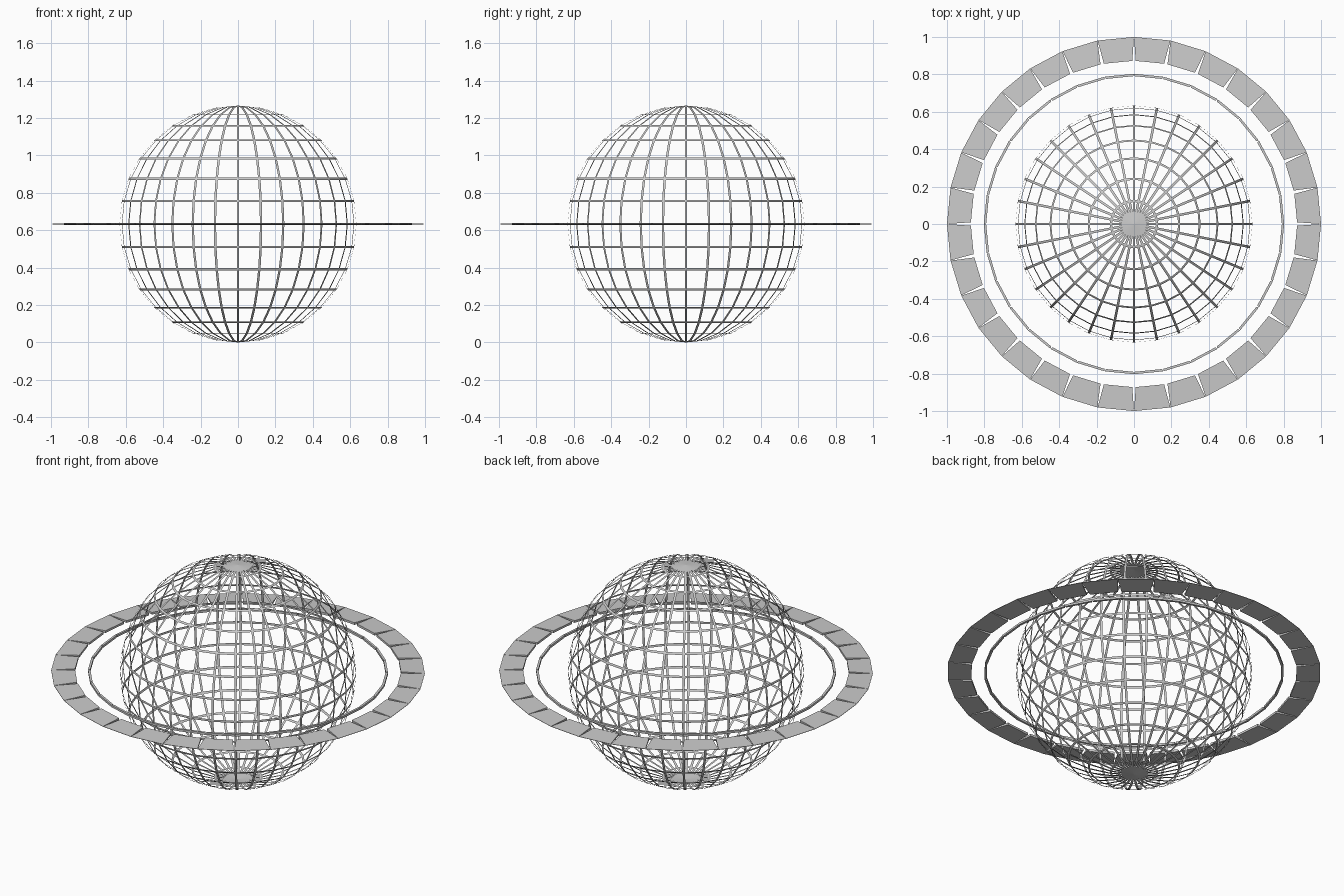
import bpy, bmesh, math

if "Cube" in bpy.data.objects:
    bpy.data.objects.remove(bpy.data.objects["Cube"])

N = 32        # segments around every part
R = 0.633     # globe radius
CZ = 0.633    # height of the equator


def add_object(name, bm):
    mesh = bpy.data.meshes.new(name)
    bm.to_mesh(mesh)
    bm.free()
    obj = bpy.data.objects.new(name, mesh)
    obj.location.z = CZ
    bpy.context.collection.objects.link(obj)


def segment_ring(name, r_out, r_in, gap_out, gap_in, h_out, h_in):
    """Ring of separate flat segments with gaps and a tapering section."""
    bm = bmesh.new()

    def corner(angle, r, shift, z):
        # point on a radial line, shifted sideways to open the gap
        return bm.verts.new((r * math.cos(angle) - shift * math.sin(angle),
                             r * math.sin(angle) + shift * math.cos(angle), z))

    for i in range(N):
        a, b = (2 * math.pi * k / N for k in (i, i + 1))
        low, high = [[corner(a, r_out, gap_out, s * h_out / 2),
                      corner(b, r_out, -gap_out, s * h_out / 2),
                      corner(b, r_in, -gap_in, s * h_in / 2),
                      corner(a, r_in, gap_in, s * h_in / 2)] for s in (-1, 1)]
        bm.faces.new(low[::-1])
        bm.faces.new(high)
        for k in range(4):
            j = (k + 1) % 4
            bm.faces.new((low[k], low[j], high[j], high[k]))
    bmesh.ops.recalc_face_normals(bm, faces=bm.faces)
    add_object(name, bm)


# Lattice globe: every panel is inset and cut out, leaving flat ribbons
bm = bmesh.new()
bmesh.ops.create_uvsphere(bm, u_segments=N, v_segments=16, radius=R)
panels = bm.faces[:]
bmesh.ops.inset_individual(bm, faces=panels, thickness=0.0064,
                           use_even_offset=True)
bmesh.ops.delete(bm, geom=panels, context='FACES')
add_object("lattice_globe", bm)

# Outer panelled ring, tapering to a thin rim
segment_ring("outer_ring", 1.0, 0.872, 0.0005, 0.009, 0.002, 0.013)

# Thin inner ring with small breaks between its bars
segment_ring("inner_ring", 0.803, 0.79, 0.0005, 0.004, 0.012, 0.013)
